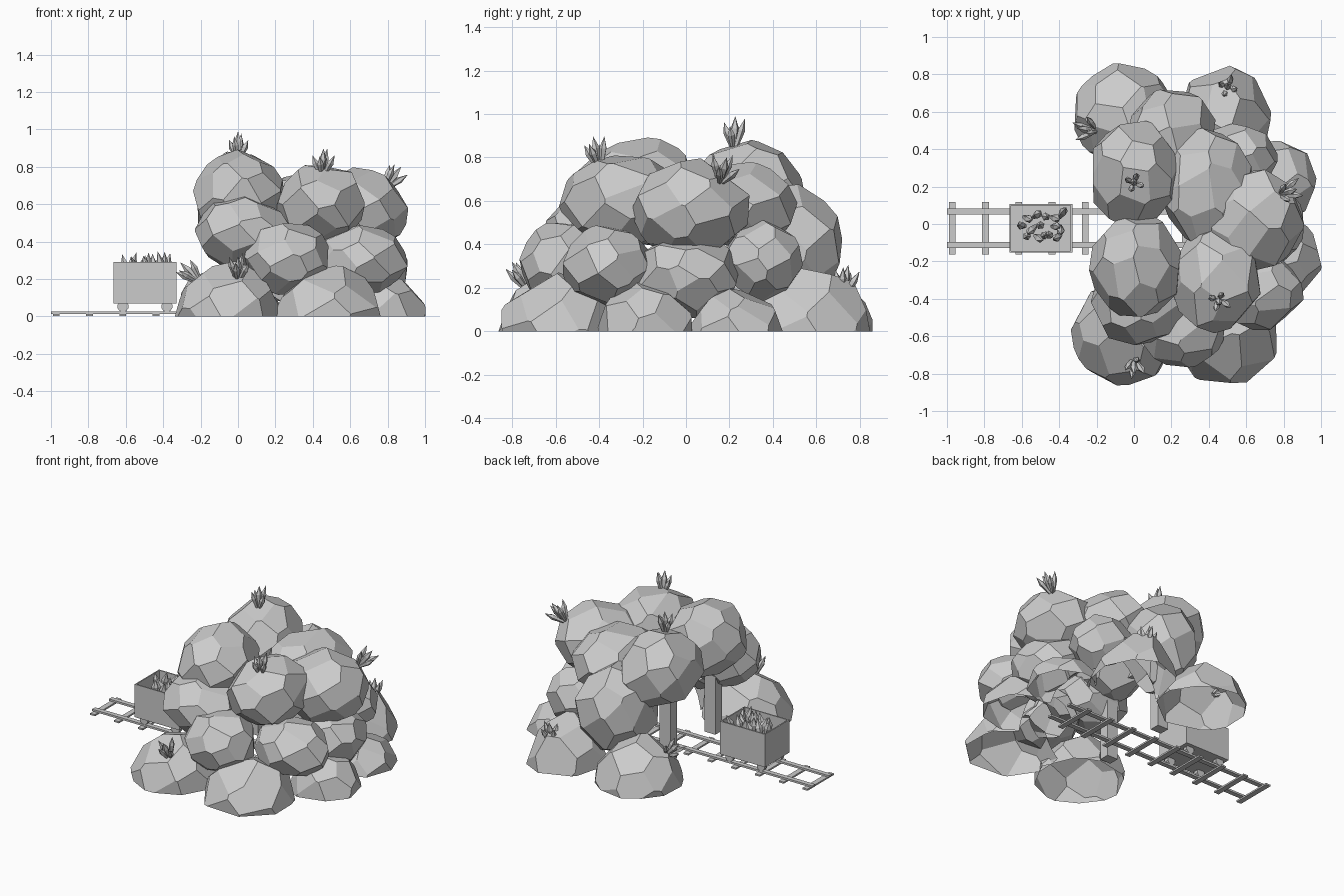
import bpy, bmesh, math, random
from mathutils import Vector, Matrix

if "Cube" in bpy.data.objects:
    bpy.data.objects.remove(bpy.data.objects["Cube"])

random.seed(7)


def finish(bm, name):
    bmesh.ops.recalc_face_normals(bm, faces=bm.faces[:])
    me = bpy.data.meshes.new(name)
    bm.to_mesh(me)
    bm.free()
    ob = bpy.data.objects.new(name, me)
    bpy.context.collection.objects.link(ob)
    return ob


def add_box(bm, x0, x1, y0, y1, z0, z1):
    m = Matrix.Translation(((x0 + x1) / 2, (y0 + y1) / 2, (z0 + z1) / 2))
    m = m @ Matrix.Diagonal((x1 - x0, y1 - y0, z1 - z0, 1))
    return bmesh.ops.create_cube(bm, size=1, matrix=m)["verts"]


# Hollow inside the rock pile (temporary cutter)
CAVE = Matrix.Translation((0.38, 0, 0)) @ Matrix.Diagonal((0.32, 0.55, 0.45, 1))
bm = bmesh.new()
bmesh.ops.create_icosphere(bm, subdivisions=3, radius=1, matrix=CAVE)
cave = finish(bm, "cave_cutter")
cave.hide_render = True


def rock(name, center, radii, facets=30):
    """Boulder shell: a cube chiselled by spread planes, hollowed by the cave, open at the ground."""
    bm = bmesh.new()
    bmesh.ops.create_cube(bm, size=2.6)
    spin = random.uniform(0, 6.28)
    for i in range(facets):
        z = 1 - 2 * (i + 0.5) / facets
        r = math.sqrt(1 - z * z)
        a = i * 2.39996 + spin
        n = Vector((r * math.cos(a), r * math.sin(a), z))
        n += Vector([random.uniform(-0.13, 0.13) for _ in range(3)])
        n.normalize()
        bmesh.ops.bisect_plane(bm, geom=bm.verts[:] + bm.edges[:] + bm.faces[:], dist=1e-5,
                               plane_co=n * random.uniform(0.90, 0.97), plane_no=n, clear_outer=True)
        rim = [e for e in bm.edges if e.is_boundary]
        if rim:
            bmesh.ops.holes_fill(bm, edges=rim, sides=0)
    bmesh.ops.transform(bm, verts=bm.verts[:],
                        matrix=Matrix.Translation(center) @ Matrix.Diagonal((*radii, 1)))
    ob = finish(bm, name)
    mod = ob.modifiers.new("hollow", 'BOOLEAN')
    mod.operation, mod.solver, mod.object = 'DIFFERENCE', 'EXACT', cave
    bm = bmesh.new()
    bm.from_object(ob, bpy.context.evaluated_depsgraph_get())
    ob.modifiers.clear()
    # drop the cave wall itself so only the outer shell remains
    inv = CAVE.inverted()
    wall = [f for f in bm.faces if all(0.92 < (inv @ v.co).length < 1.005 for v in f.verts)]
    bmesh.ops.delete(bm, geom=wall, context='FACES')
    bmesh.ops.bisect_plane(bm, geom=bm.verts[:] + bm.edges[:] + bm.faces[:], dist=1e-5,
                           plane_co=(0, 0, 0), plane_no=(0, 0, -1), clear_outer=True)
    bm.to_mesh(ob.data)
    bm.free()


def add_crystal(bm, base, direction, length, radius, sides=5):
    """Spindle-shaped gem: narrow foot, wide shoulder, sharp tip."""
    m = Matrix.Translation(base) @ Vector(direction).to_track_quat('Z', 'Y').to_matrix().to_4x4()
    rings = []
    for h, k in ((0, 0.5), (0.6, 1)):
        rings.append([bm.verts.new(m @ Vector((radius * k * math.cos(j * math.tau / sides),
                                               radius * k * math.sin(j * math.tau / sides),
                                               h * length))) for j in range(sides)])
    tip = bm.verts.new(m @ Vector((0, 0, length)))
    bm.faces.new(rings[0][::-1])
    for j in range(sides):
        k = (j + 1) % sides
        bm.faces.new((rings[0][j], rings[0][k], rings[1][k], rings[1][j]))
        bm.faces.new((rings[1][j], rings[1][k], tip))


def crystal_cluster(name, base, direction):
    bm = bmesh.new()
    d = Vector(direction).normalized()
    add_crystal(bm, base, d, 0.14, 0.02)
    side = d.orthogonal().normalized()
    for i in range(4):
        out = Matrix.Rotation(i * math.tau / 4 + 0.4, 3, d) @ side
        add_crystal(bm, Vector(base) + out * 0.012, d + out * random.uniform(0.25, 0.6),
                    random.uniform(0.10, 0.14), 0.018)
    return finish(bm, name)


# Boulders: centre and radii
rocks = {
    "ground_rock": [
        ((-0.05, -0.58, 0.0), (0.28, 0.28, 0.28)), ((0.48, -0.58, -0.02), (0.29, 0.28, 0.28)),
        ((-0.05, 0.58, -0.02), (0.28, 0.27, 0.30)), ((0.48, 0.56, -0.07), (0.25, 0.29, 0.37)),
        ((0.77, -0.19, -0.03), (0.24, 0.22, 0.25)), ((0.76, 0.23, -0.03), (0.21, 0.22, 0.22))],
    "middle_rock": [
        ((0.26, -0.55, 0.31), (0.22, 0.22, 0.19)), ((0.02, -0.42, 0.45), (0.25, 0.22, 0.19)),
        ((0.20, 0.45, 0.38), (0.24, 0.27, 0.29)), ((0.66, -0.36, 0.30), (0.24, 0.20, 0.18)),
        ((0.68, 0.0, 0.25), (0.23, 0.24, 0.19)), ((0.55, 0.35, 0.32), (0.21, 0.18, 0.18))],
    "upper_rock": [
        ((0.01, -0.22, 0.64), (0.24, 0.28, 0.24)), ((0.0, 0.27, 0.63), (0.24, 0.27, 0.24)),
        ((0.44, -0.29, 0.60), (0.24, 0.28, 0.21)), ((0.39, 0.20, 0.57), (0.25, 0.31, 0.20)),
        ((0.63, 0.02, 0.56), (0.265, 0.27, 0.22))],
}
for kind, items in rocks.items():
    for i, (c, r) in enumerate(items):
        rock(f"{kind}_{i + 1}", c, r)
bpy.data.objects.remove(cave)

# Crystal clusters growing on the boulders
for i, (b, d) in enumerate([((0, 0.22, 0.85), (0, 0.05, 1)), ((0.45, -0.40, 0.76), (0.05, -0.2, 1)),
                            ((0.79, 0.16, 0.69), (0.6, 0.2, 0.8)), ((0, -0.73, 0.20), (0, -0.5, 0.85)),
                            ((-0.21, 0.50, 0.19), (-0.7, 0.1, 0.7)), ((0.50, 0.72, 0.17), (0, 0.2, 1))]):
    crystal_cluster(f"crystal_cluster_{i + 1}", b, d)

# Track
MID = -0.022
bm = bmesh.new()
for i in range(9):
    x = -0.972 + 0.178 * i
    add_box(bm, x - 0.018, x + 0.018, MID - 0.14, MID + 0.14, 0.002, 0.013)
finish(bm, "track_sleepers")
bm = bmesh.new()
for s in (-1, 1):
    y = MID + s * 0.09
    add_box(bm, -1.0, 0.58, y - 0.016, y + 0.016, 0.012, 0.025)
finish(bm, "track_rails")

# Timber frame at the tunnel mouth
bm = bmesh.new()
for s in (-1, 1):
    y = MID + s * 0.24
    add_box(bm, -0.06, 0.02, y - 0.035, y + 0.035, 0, 0.46)
add_box(bm, -0.06, 0.02, MID - 0.30, MID + 0.30, 0.46, 0.53)
finish(bm, "tunnel_frame")

# Cart body: open box with inset, sunken floor
bm = bmesh.new()
add_box(bm, -0.665, -0.33, MID - 0.13, MID + 0.13, 0.07, 0.292)
bm.faces.ensure_lookup_table()
top = max(bm.faces, key=lambda f: f.calc_center_median().z)
bmesh.ops.inset_region(bm, faces=[top], thickness=0.012)
pit = bmesh.ops.extrude_face_region(bm, geom=[top])
bmesh.ops.translate(bm, vec=(0, 0, -0.2),
                    verts=[v for v in pit["geom"] if isinstance(v, bmesh.types.BMVert)])
bmesh.ops.delete(bm, geom=[top], context='FACES')
finish(bm, "cart_body")

# Cart wheels
bm = bmesh.new()
for x in (-0.615, -0.38):
    for s in (-1, 1):
        m = Matrix.Translation((x, MID + s * 0.09, 0.053)) @ Matrix.Rotation(math.pi / 2, 4, 'X')
        bmesh.ops.create_cone(bm, cap_ends=True, segments=10, radius1=0.03, radius2=0.03,
                              depth=0.03, matrix=m)
finish(bm, "cart_wheels")

# Crystal load in the cart
bm = bmesh.new()
for i in range(5):
    for j in range(3):
        base = (-0.58 + i * 0.045 + random.uniform(-0.01, 0.01), MID - 0.04 + j * 0.05, 0.19)
        add_crystal(bm, base, (random.uniform(-0.35, 0.35), random.uniform(-0.35, 0.35), 1),
                    random.uniform(0.12, 0.165), 0.023)
finish(bm, "cart_crystals")
